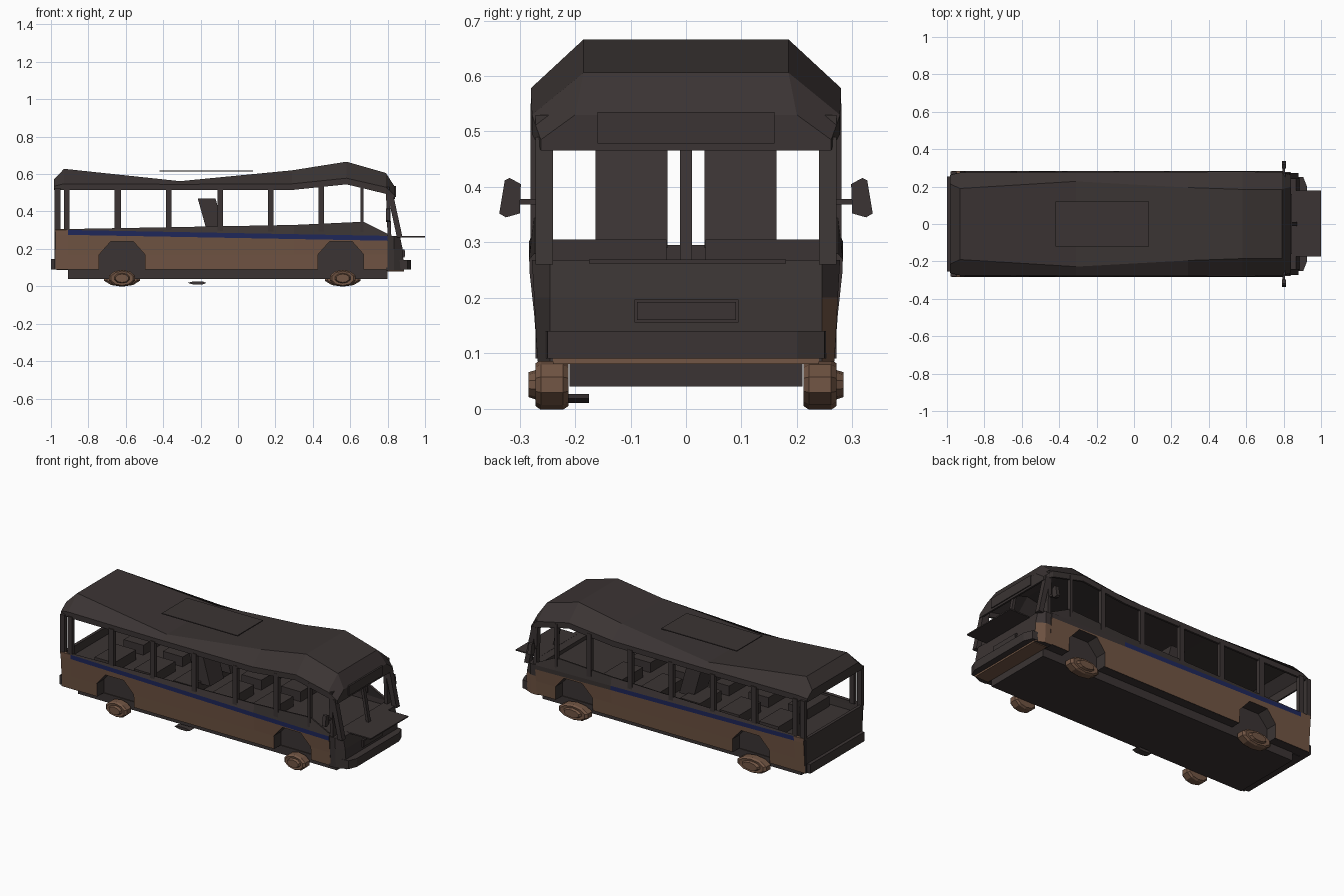
import bpy, bmesh, math

if "Cube" in bpy.data.objects:
    bpy.data.objects.remove(bpy.data.objects["Cube"])


def material(name, rgb):
    m = bpy.data.materials.new(name)
    m.diffuse_color = (*rgb, 1)
    m.use_nodes = True
    m.node_tree.nodes["Principled BSDF"].inputs["Base Color"].default_value = m.diffuse_color
    return m


DARK = material("dark grey brown", (0.043, 0.034, 0.033))
BROWN = material("rust brown", (0.168, 0.092, 0.058))
BLUE = material("navy blue", (0.014, 0.021, 0.105))


def make(name, verts, faces, mats=(DARK,), fix=True):
    me = bpy.data.meshes.new(name)
    me.from_pydata([tuple(v) for v in verts], [], faces)
    if fix:
        bm = bmesh.new()
        bm.from_mesh(me)
        bmesh.ops.recalc_face_normals(bm, faces=bm.faces)
        bm.to_mesh(me)
        bm.free()
    for m in mats:
        me.materials.append(m)
    ob = bpy.data.objects.new(name, me)
    bpy.context.collection.objects.link(ob)
    return ob


def loft(name, rings, closed=True, caps=True, mats=(DARK,), fix=True):
    n = len(rings[0])
    verts = [v for r in rings for v in r]
    faces = []
    for i in range(len(rings) - 1):
        for j in range(n if closed else n - 1):
            k = (j + 1) % n
            faces.append((i * n + j, i * n + k, (i + 1) * n + k, (i + 1) * n + j))
    if caps:
        faces += [tuple(range(n)), tuple(range((len(rings) - 1) * n, len(rings) * n))]
    return make(name, verts, faces, mats, fix)


def box(name, x0, x1, y0, y1, z0, z1, mat=DARK, lean=0):
    ring = lambda z, d: [(x0 + d, y0, z), (x1 + d, y0, z), (x1 + d, y1, z), (x0 + d, y1, z)]
    return loft(name, [ring(z0, 0), ring(z1, lean)], mats=(mat,))


def solidify(ob, t):
    mod = ob.modifiers.new("thickness", 'SOLIDIFY')
    mod.thickness = t
    mod.offset = -1
    return mod


WHEELS = (-0.62, 0.55)
ARCH = [(-.122, .07), (-.122, .17), (-.06, .24), (.06, .24), (.122, .17), (.122, .07)]

# Side walls: brown panel, blue stripe and dark sill chosen by row
for s in (-1, 1):
    label = "right" if s < 0 else "left"
    stations = [(-.975, .305), (-.91, .306), (.3, .328), (.67, .345), (.80, .28)]
    rings = []
    for x, top in stations:
        low = .275 - (x + .91) * .0185
        rings.append([(x, s * .268, .09), (x, s * .274, .17), (x, s * .282, low),
                      (x, s * .283, low + .026), (x, s * .274, max(top, low + .03))])
    wall = loft(label + "_side_wall", rings, False, False, (DARK, BROWN, BLUE), False)
    if wall.data.polygons[0].normal.y * s < 0:
        wall.data.flip_normals()
    for p in wall.data.polygons:
        row, col = p.index % 4, p.index // 4
        stripe = 0 if s > 0 and col > 1 else 2   # left stripe stops short of the cab
        p.material_index = 1 if row < 2 or col == 0 else (stripe if row == 2 else 0)
    mod = solidify(wall, .012)
    mod.material_offset = mod.material_offset_rim = -2
    # Wheel arch openings, liners and wheels
    for x in WHEELS:
        cutter = loft("arch_cutter", [[(x + a, s * y, z) for a, z in ARCH] for y in (.22, .33)], mats=())
        cutter.hide_render = True
        cutter.display_type = 'WIRE'
        b = wall.modifiers.new("arch", 'BOOLEAN')
        b.operation = 'DIFFERENCE'
        b.solver = 'EXACT'
        b.object = cutter
        rings = [[(x + a, s * y, max(z, .09)) for a, z in ARCH] for y in (.205, .272)]
        loft("wheel_arch_liner", rings, False, False)
        make("wheel_arch_back", rings[0], [tuple(range(6))])
        wx = x + (.01 if x > 0 else 0)
        rx = .072 if s < 0 else .1
        rings = []
        for y, r in ((.212, .85), (.222, 1), (.262, 1), (.272, .85), (.27, .6), (.284, .5)):
            rings.append([(wx + rx * r * math.cos(a * math.pi / 5 + .314), s * y,
                           .043 + .045 * r * math.sin(a * math.pi / 5 + .314)) for a in range(10)])
        loft("wheel", rings, mats=(BROWN,))

    # Window pillars
    for x0, x1 in ((-.98, -.95), (-.93, -.9), (-.66, -.625), (-.385, -.355), (-.11, -.08),
                   (.16, .19), (.43, .46), (.655, .672)):
        y = sorted((s * .258, s * .281))
        box("window_pillar", x0, x1, *y, .29, .55 if .4 < x0 else .525)
    # Windscreen corner posts
    y = sorted((s * .24, s * .272))
    box("windscreen_post", .85, .88, *y, .26, .49, lean=-.05)
    box("cab_post", .80, .82, *y, .26, .53, lean=-.01)
    # Wing mirror and its arm
    loft("wing_mirror", [[(x, s * a, z) for a, z in
                          ((.30, .352), (.325, .345), (.337, .352), (.327, .412), (.318, .416), (.298, .405))]
                         for x in (.79, .812)])
    y = sorted((s * .265, s * .305))
    box("mirror_arm", .795, .807, *y, .368, .378)
    # Skirt floor between the wheel arches
    for x0, x1 in ((-.97, -.745), (-.497, .427), (.673, .82)):
        y = sorted((s * .2, s * .262))
        box("side_floor", x0, x1, *y, .09, .1)

# Underbody and raised cabin floor
box("underbody", -.91, .80, -.21, .21, .04, .09)
box("lower_floor", -.97, .82, -.205, .205, .088, .1)
box("cabin_floor", -.962, .79, -.262, .262, .24, .246)

# Rear wall and rear bumper
box("rear_wall", -.98, -.962, -.268, .268, .09, .295)
box("rear_bumper", -1, -.975, -.255, .255, .09, .145)


# Nose with chamfered corners, brown on its left flank
def nose_ring(z, front, w):
    return [(.79, -w, z), (.835, -w, z), (front, -.245, z), (front, .245, z), (.835, w, z), (.79, w, z)]


nose = loft("nose", [nose_ring(.085, .888, .268), nose_ring(.2, .88, .274), nose_ring(.268, .866, .278)],
            mats=(DARK, BROWN))
for p in nose.data.polygons:
    if p.normal.y > .5 and p.center.z < .2:
        p.material_index = 1
box("front_brown_trim", .8, .888, -.24, .24, .08, .09, BROWN)

# Front bumper, swept back at its ends
loft("front_bumper", [[(.85, -.255, z), (.905, -.25, z), (.925, -.2, z), (.925, .2, z),
                       (.905, .25, z), (.85, .255, z)] for z in (.09, .14)])

# Number plate frame, front shelf and sloping dashboard
box("number_plate", .874, .89, -.093, .095, .155, .197)
box("number_plate_panel", .88, .893, -.088, .09, .16, .192)
box("front_shelf", .84, 1.0, -.175, .18, .262, .269)
box("windscreen_divider", .855, .872, -.011, .011, .262, .48, lean=-.04)

# Roof: faceted shell lofted along its sagging profile
ROOF = [(-.985, .515, .535, .57, .262, .215), (-.93, .515, .548, .628, .275, .19),
        (-.31, .515, .545, .562, .277, .228), (.29, .515, .548, .62, .279, .195),
        (.58, .545, .578, .666, .28, .185), (.79, .495, .53, .606, .278, .185),
        (.84, .466, .485, .53, .262, .2)]
rings = []
for x, zb, zm, zt, w, wt in ROOF:
    rings.append([(x, -w, zb), (x, -w, zm), (x, -wt, zt), (x, wt, zt), (x, w, zm), (x, w, zb)])
roof = loft("roof", rings, False, True)
if roof.data.polygons[2].normal.z < 0:
    roof.data.flip_normals()
solidify(roof, .012)

# Destination panel and roof hatch
box("destination_panel", .836, .846, -.16, .16, .478, .535)
box("roof_hatch", -.42, .08, -.12, .12, .613, .618)

# Passenger benches, with one pair of tall leaning backs
for s in (-1, 1):
    y = sorted((s * .035, s * .24))
    for x in (-.78, -.52, -.26, 0, .26):
        box("seat", x, x + .13, *y, .24, .305)
    y = sorted((s * .033, s * .163))
    box("tall_seat_back", -.165, -.07, *y, .29, .468, lean=-.05)

# Loose step lying below the side
loft("loose_step", [[(-.27, y, .018), (-.24, y, .01), (-.19, y, .01), (-.168, y, .018),
                     (-.19, y, .026), (-.24, y, .026)] for y in (-.215, -.175)])
